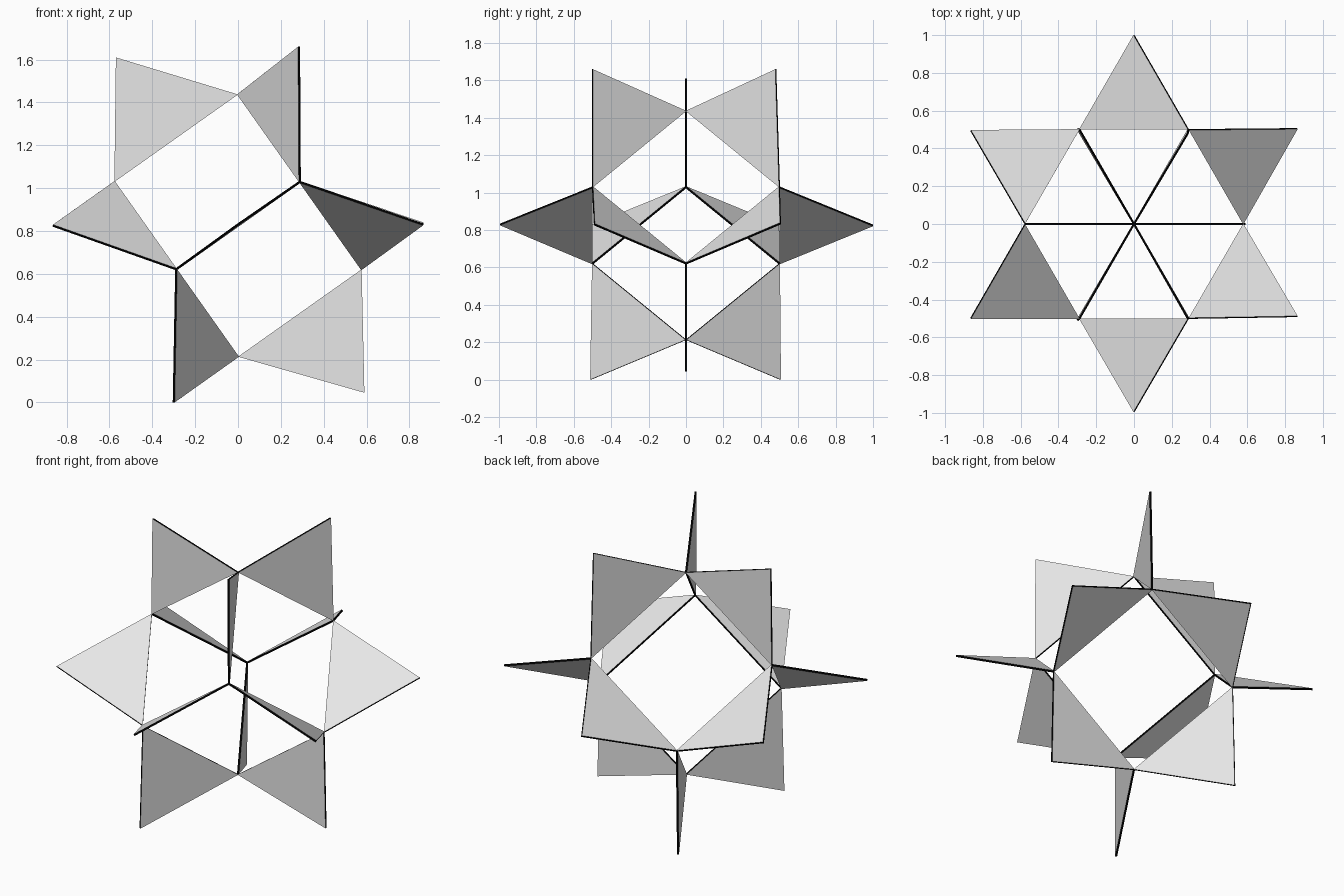
import bpy
from mathutils import Vector
from math import sin, cos, radians

if "Cube" in bpy.data.objects:
    bpy.data.objects.remove(bpy.data.objects["Cube"])

THICK = 0.011
MID = 0.825                      # height of the centre


def material(name, value):
    m = bpy.data.materials.new(name)
    m.diffuse_color = (value, value, value, 1)
    m.use_nodes = True
    m.node_tree.nodes["Principled BSDF"].inputs["Base Color"].default_value = m.diffuse_color
    return m


grey = material("light grey", 0.8)
black = material("black", 0.0)

# Corners of an open cube balanced on one corner
R, H = 0.577, 0.204


def ring(start, z):
    return [Vector((R * cos(radians(a)), R * sin(radians(a)), z))
            for a in (start, start + 120, start + 240)]


top, bottom = Vector((0, 0, MID + 3 * H)), Vector((0, 0, MID - 3 * H))
upper, lower = ring(60, MID + H), ring(0, MID - H)

# The twelve cube edges
edges = [(top, u) for u in upper] + [(bottom, l) for l in lower]
edges += [(u, l) for u in upper for l in lower if (u - l).length < 0.8]

# Outer tips of the fins, slightly irregular
tips = [Vector(p) for p in (
    (-0.57, 0, 1.61), (0.285, -0.50, 1.66), (0.285, 0.48, 1.66),
    (0.59, 0, 0.045), (-0.30, -0.51, 0.0), (-0.30, 0.505, 0.0),
    (0, -0.995, 0.83), (0, 1.0, 0.825), (-0.865, -0.50, 0.825),
    (-0.865, 0.495, 0.825), (0.865, -0.49, 0.83), (0.865, 0.505, 0.835))]


def fin(index, a, b, tip):
    """Thin triangular plate with grey faces and black rims."""
    n = (b - a).cross(tip - a).normalized() * THICK / 2
    verts = [p + n for p in (a, b, tip)] + [p - n for p in (a, b, tip)]
    faces = [(0, 1, 2), (5, 4, 3)]
    faces += [(i, i + 3, (i + 1) % 3 + 3, (i + 1) % 3) for i in range(3)]
    mesh = bpy.data.meshes.new(f"triangle_fin_{index}")
    mesh.from_pydata(verts, [], faces)
    mesh.materials.append(grey)
    mesh.materials.append(black)
    for p in mesh.polygons:
        p.material_index = 0 if len(p.vertices) == 3 else 1
    obj = bpy.data.objects.new(f"triangle_fin_{index}", mesh)
    bpy.context.collection.objects.link(obj)


# One fin standing outward on every cube edge
for i, (a, b) in enumerate(edges, 1):
    middle = (a + b) / 2
    fin(i, a, b, min(tips, key=lambda t: (t - middle).length))
